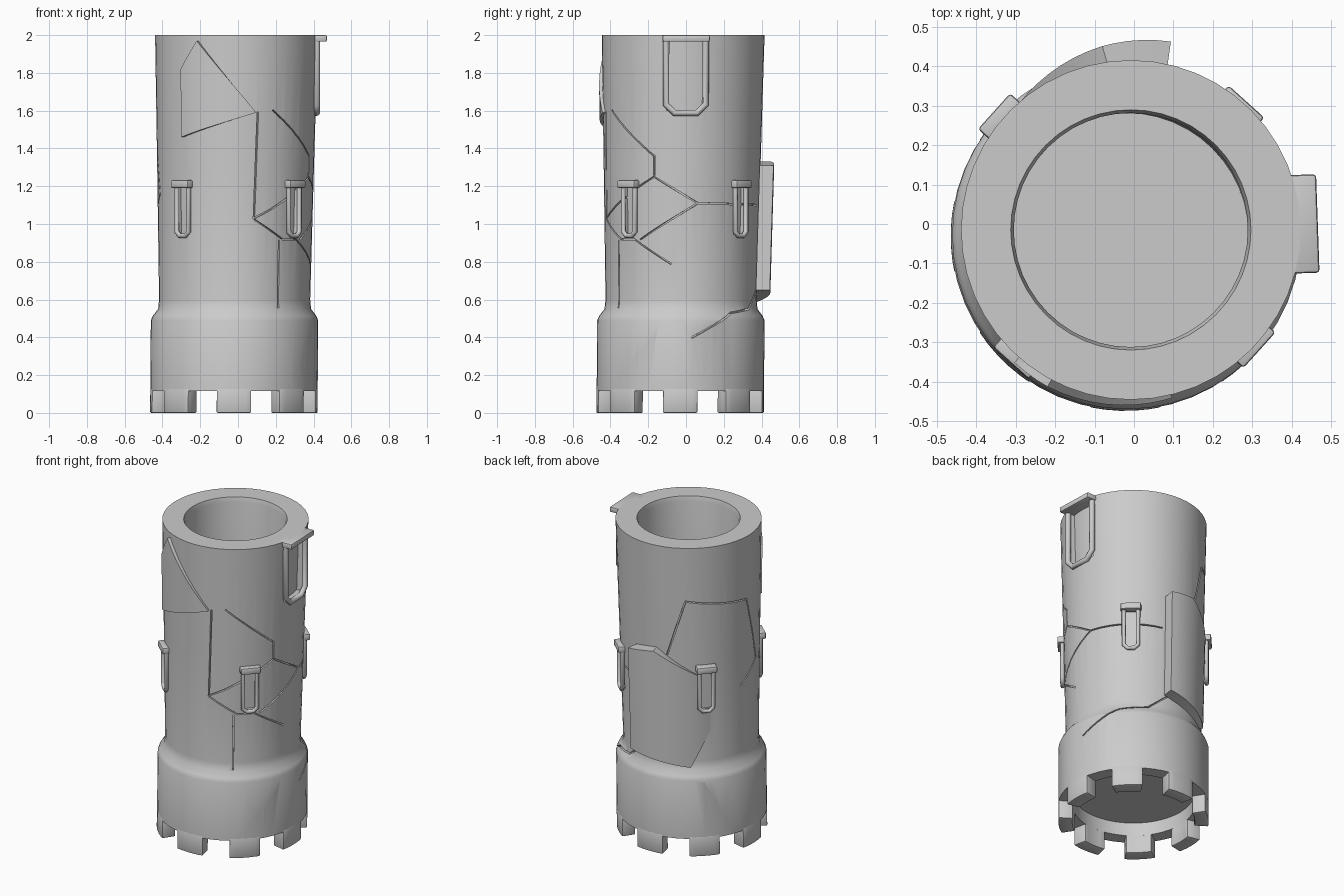
import bpy, bmesh, math
from mathutils import Vector, Matrix

cube = bpy.data.objects.get("Cube")
if cube:
    bpy.data.objects.remove(cube, do_unlink=True)

stone = bpy.data.materials.new("grey_stone")
stone.use_nodes = True
GREY = (0.6, 0.6, 0.6, 1)
stone.diffuse_color = GREY
for node in stone.node_tree.nodes:
    if node.type == 'BSDF_PRINCIPLED':
        node.inputs["Base Color"].default_value = GREY


def on_tower(r, a, z):
    """Point at a radius, angle (radians) and height on the slightly leaning tower."""
    return Vector((-0.022 + 0.007 * z + r * math.cos(a), -0.031 + 0.008 * z + r * math.sin(a), z))


def tower_radius(z):
    return 0.443 if z < 0.5 else 0.4 + 0.031 * max(z - 0.6, 0) / 1.4


def activate(ob):
    bpy.ops.object.select_all(action='DESELECT')
    ob.select_set(True)
    bpy.context.view_layer.objects.active = ob


def finish(bm, name):
    bmesh.ops.recalc_face_normals(bm, faces=bm.faces[:])
    mesh = bpy.data.meshes.new(name)
    bm.to_mesh(mesh)
    bm.free()
    mesh.materials.append(stone)
    ob = bpy.data.objects.new(name, mesh)
    bpy.context.collection.objects.link(ob)
    return ob


def smooth(ob, degrees=35):
    activate(ob)
    bpy.ops.object.shade_smooth_by_angle(angle=math.radians(degrees))


def bevel(ob, width):
    mod = ob.modifiers.new("soft_edges", 'BEVEL')
    mod.width, mod.segments = width, 2
    activate(ob)
    bpy.ops.object.modifier_apply(modifier=mod.name)


def plate(name, points, inner, outer, shift=(0, 0, 0)):
    """Flat outline in (degrees, height), wrapped round the tower as a thick plate."""
    bm = bmesh.new()
    bm.faces.new([bm.verts.new((a, z, 0)) for a, z in points])
    low, high = min(p[0] for p in points), max(p[0] for p in points)
    a = low + 5
    while a < high - 1:
        bmesh.ops.bisect_plane(bm, geom=bm.verts[:] + bm.edges[:] + bm.faces[:],
                               plane_co=(a, 0, 0), plane_no=(1, 0, 0))
        a += 5
    result = bmesh.ops.extrude_face_region(bm, geom=bm.faces[:], use_keep_orig=True)
    for g in result["geom"]:
        if isinstance(g, bmesh.types.BMVert):
            g.co.z = 1
    for v in bm.verts:
        a, z, t = math.radians(v.co.x), v.co.y, v.co.z
        v.co = on_tower(tower_radius(z) + inner + (outer - inner) * t, a, z) + Vector(shift)
    return finish(bm, name)


def rect(angle, half, z0, z1):
    return [(angle - half, z0), (angle + half, z0), (angle + half, z1), (angle - half, z1)]


def volume(mesh):
    bm = bmesh.new()
    bm.from_mesh(mesh)
    result = bm.calc_volume(signed=True)
    bm.free()
    return result


def cut(target, cutter):
    """Subtract the cutter, accepting only a result that leaves the wall whole."""
    before = volume(target.data)
    for solver in ('MANIFOLD', 'EXACT'):
        backup = target.data.copy()
        mod = target.modifiers.new("cut", 'BOOLEAN')
        mod.operation, mod.solver, mod.object = 'DIFFERENCE', solver, cutter
        activate(target)
        bpy.ops.object.modifier_apply(modifier=mod.name)
        if 0.9 * before < volume(target.data) < before:
            break
        target.data = backup
    bpy.data.objects.remove(cutter, do_unlink=True)


def crack(target, path, half=0.004):
    """Narrow groove along a broken line, one straight piece at a time."""
    scale = math.degrees(1) / 0.42
    for (a0, z0), (a1, z1) in zip(path, path[1:]):
        p, q = Vector((a0 / scale, z0)), Vector((a1 / scale, z1))
        d = (q - p).normalized() * half
        n = Vector((-d.y, d.x))
        corners = [p - d + n, p - d - n, q + d - n, q + d + n]
        cut(target, plate("crack_cutter", [(c.x * scale, c.y) for c in corners], -0.02, 0.1))


def place(angle, radius, z):
    """Local x = sideways, local y = inwards."""
    a = math.radians(angle)
    return Matrix.Translation(on_tower(radius, a, z)) @ Matrix.Rotation(a + math.pi / 2, 4, 'Z')


def opening(name, angle, half, bottom, top, tube, chamfer, radius):
    """Rounded U-shaped moulding round an opening."""
    curve = bpy.data.curves.new(name, 'CURVE')
    curve.dimensions = '3D'
    curve.bevel_depth, curve.bevel_resolution = tube, 2
    curve.use_fill_caps = True
    drop = bottom - top
    path = [(-half, 0), (-half, drop + chamfer), (-half + chamfer, drop),
            (half - chamfer, drop), (half, drop + chamfer), (half, 0)]
    line = curve.splines.new('POLY')
    line.points.add(len(path) - 1)
    for p, (x, z) in zip(line.points, path):
        p.co = (x, 0, z, 1)
    curve.materials.append(stone)
    ob = bpy.data.objects.new(name, curve)
    bpy.context.collection.objects.link(ob)
    ob.matrix_world = place(angle, radius, top)
    activate(ob)
    bpy.ops.object.convert(target='MESH')
    smooth(bpy.context.object, 50)


def sill(name, angle, width, z0, z1, r0, r1):
    bm = bmesh.new()
    bmesh.ops.create_cube(bm, size=1)
    bm.transform(Matrix.Diagonal((width, r1 - r0, z1 - z0, 1)))
    bm.transform(place(angle, (r0 + r1) / 2, (z0 + z1) / 2))
    ob = finish(bm, name)
    bevel(ob, 0.008)
    smooth(ob)


def lathe(name, profile, steps=48):
    """Closed solid turned from a profile whose ends lie on the axis."""
    bm = bmesh.new()
    rings = [[bm.verts.new(on_tower(r, math.tau * i / steps, z)) for i in range(steps if r else 1)]
             for r, z in profile]
    for low, high in zip(rings, rings[1:]):
        for i in range(steps):
            j = (i + 1) % steps
            corners = [low[i % len(low)], low[j % len(low)], high[j % len(high)], high[i % len(high)]]
            bm.faces.new(list(dict.fromkeys(corners)))
    return finish(bm, name)


# Hollow tower shell with a wider lower head
tower = lathe("tower_shell", [
    (0, 0.2), (0.36, 0.2), (0.36, 0.115), (0.443, 0.115), (0.443, 0.49),
    (0.432, 0.515), (0.405, 0.55), (0.4, 0.6), (0.415, 1.3), (0.431, 2),
    (0.305, 2), (0.297, 1.97), (0.31, 0.3), (0, 0.3)])

# Eight battlements pointing down
for i in range(8):
    tooth = plate(f"battlement_{i + 1}", rect(45 * i, 12, 0, 0.13), -0.083, 0.0005)
    bevel(tooth, 0.006)
    smooth(tooth)

# Broken wall pieces pushed outwards
back = plate("loose_back_slab",
             [(82, 0.65), (136, 0.57), (172, 1.04), (106, 1.33), (82, 1.31)],
             -0.07, 0.004, (0.048, 0.068, 0))
front = plate("loose_front_slab",
              [(-132, 1.46), (-74, 1.59), (-118, 1.97), (-132, 1.82)],
              -0.05, 0, (-0.009, -0.018, 0))

# Window recesses, mouldings and sills; the window on the loose slab sits further out
for i, push in enumerate((0, 0, 0.013, 0)):
    angle = -42 + 90 * i
    for wall in ((tower, back) if push else (tower,)):
        cut(wall, plate("window_cutter", rect(angle, 5.4, 0.945, 1.2), -0.022 + push, 0.1))
    opening(f"window_frame_{i + 1}", angle, 0.042, 0.938, 1.2, 0.013, 0.022, 0.418 + push)
    sill(f"window_sill_{i + 1}", angle, 0.122, 1.19, 1.232, 0.395, 0.447 + push)

# Large doorway
cut(tower, plate("door_cutter", rect(2, 13.5, 1.6, 1.975), -0.035, 0.1))
opening("door_frame", 2, 0.105, 1.588, 1.975, 0.017, 0.045, 0.423)
sill("door_sill", 2, 0.25, 1.965, 2.0, 0.38, 0.475)

# Cracks in the masonry
cracks = [
    [(-74, 1.59), (-76, 1.03), (-62, 1.08), (-21, 1.25), (12, 1.11), (74, 1.1)],
    [(-75, 1.02), (-52, 0.92), (-38, 0.92), (-8, 0.79)],
    [(-21, 1.26), (-21, 1.36), (-62, 1.6)],
    [(12, 1.11), (-32, 0.92)],
    [(-55, 0.91), (-55, 0.56)],
    [(31, 0.13), (8, 0.4), (39, 0.53), (62, 0.55), (80, 0.65)],
    [(-18, 0.41), (-50, 0.13)],
    [(106, 1.29), (122, 1.65), (178, 1.59), (195, 1.16), (172, 1.04)],
    [(135, 0.47), (158, 0.13)],
]
for path in cracks:
    crack(tower, path)
for wall in (tower, back, front):
    smooth(wall)
